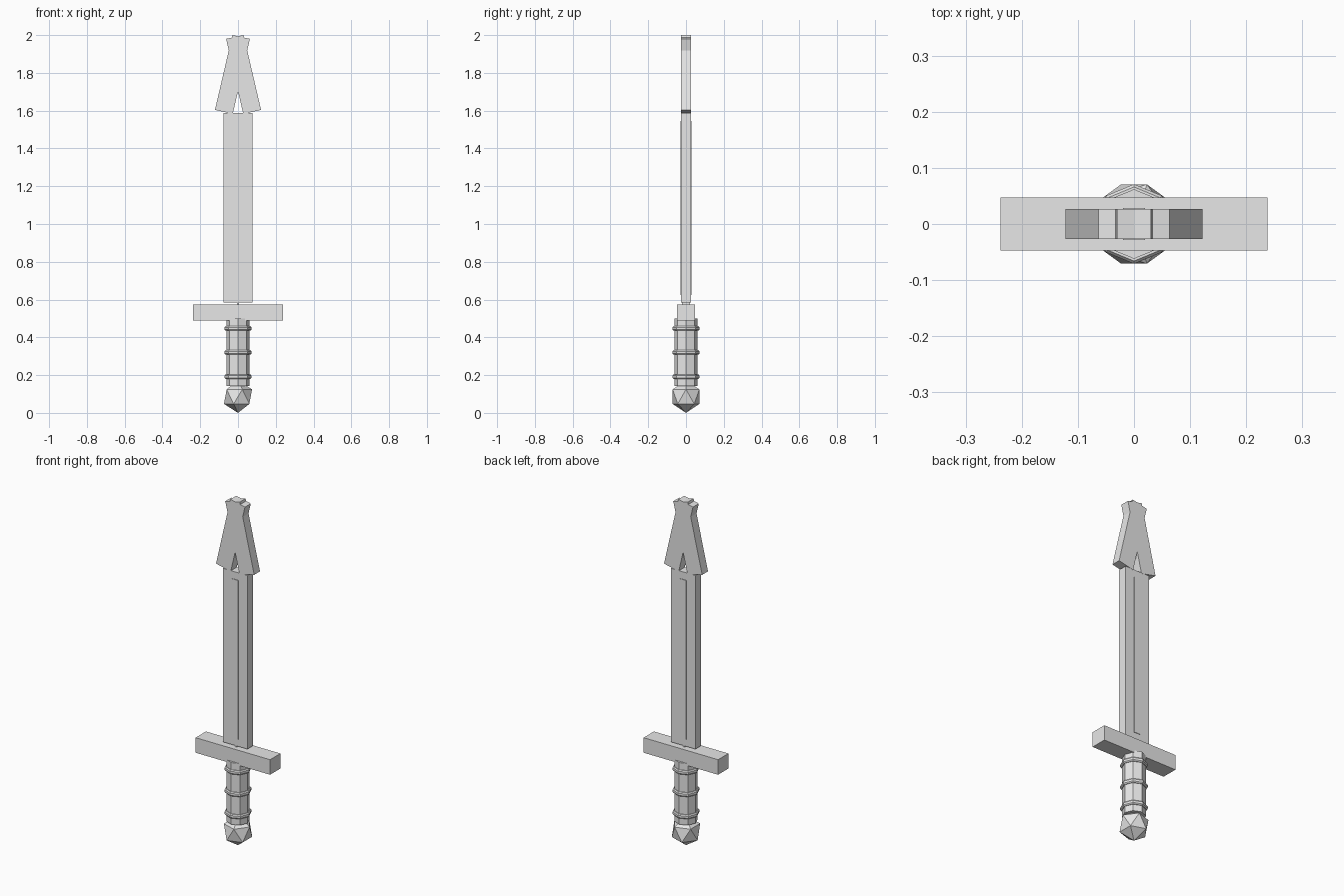
import bpy, bmesh, math
from mathutils import Matrix, Vector

if "Cube" in bpy.data.objects:
    bpy.data.objects.remove(bpy.data.objects["Cube"], do_unlink=True)

# One plain grey for the whole sword
grey = bpy.data.materials.new("plain_grey")
grey.use_nodes = True
grey.diffuse_color = (0.8, 0.8, 0.8, 1)
grey.node_tree.nodes["Principled BSDF"].inputs["Base Color"].default_value = (0.8, 0.8, 0.8, 1)


def finish(name, bm):
    bmesh.ops.recalc_face_normals(bm, faces=bm.faces)
    mesh = bpy.data.meshes.new(name)
    bm.to_mesh(mesh)
    bm.free()
    mesh.materials.append(grey)
    obj = bpy.data.objects.new(name, mesh)
    bpy.context.scene.collection.objects.link(obj)
    return obj


def box(name, hx, hy, z0, z1, y=0.0):
    bm = bmesh.new()
    size = Matrix.Diagonal((2 * hx, 2 * hy, z1 - z0, 1))
    bmesh.ops.create_cube(bm, size=1, matrix=Matrix.Translation((0, y, (z0 + z1) / 2)) @ size)
    return finish(name, bm)


def lathe(name, profile, sides=8, closed=False):
    """Turn (radius, z) points around z with a vertex facing the front."""
    bm = bmesh.new()
    loops = [[bm.verts.new((r * math.cos(math.tau * i / sides), r * math.sin(math.tau * i / sides), z))
              for i in range(sides)] for r, z in profile]
    pairs = list(zip(loops, loops[1:]))
    if closed:
        pairs.append((loops[-1], loops[0]))
    else:
        bm.faces.new(loops[0])
        bm.faces.new(loops[-1])
    for a, b in pairs:
        for i in range(sides):
            j = (i + 1) % sides
            bm.faces.new((a[i], a[j], b[j], b[i]))
    return finish(name, bm)


# Faceted pommel
bm = bmesh.new()
bmesh.ops.create_icosphere(bm, subdivisions=1, radius=1,
                           matrix=Matrix.Translation((0, 0, 0.086)) @ Matrix.Diagonal((0.083, 0.083, 0.086, 1)))
finish("pommel", bm)

# Eight-sided grip with three raised bands
lathe("grip", [(0.062, 0.143), (0.062, 0.5)])
for n, z in enumerate((0.192, 0.32, 0.447)):
    lathe(f"grip_band_{n + 1}", [(0.055, z - 0.012), (0.066, z - 0.012), (0.071, z - 0.006),
                                 (0.071, z + 0.006), (0.066, z + 0.012), (0.055, z + 0.012)], closed=True)

# Crossguard, short stem, blade
box("crossguard", 0.238, 0.047, 0.488, 0.575)
box("blade_stem", 0.006, 0.02, 0.56, 0.60)
box("blade", 0.078, 0.0255, 0.585, 1.588)

# Thin raised ridge on each face of the blade
for side, y in (("front", -1), ("back", 1)):
    box(f"blade_ridge_{side}", 0.02, 0.002, 0.624, 1.545, y * 0.0265)

# Head: two crossed arms with an open notch, as one mirrored outline
half = [(0.028, 1.583), (0.122, 1.604), (0.0487, 1.9195), (0.063, 1.98), (0.033, 1.9865), (0.03, 2.0)]
outline = [(0, 1.703)] + half + [(0, 1.9935)] + [(-x, z) for x, z in reversed(half)]
bm = bmesh.new()
face = bm.faces.new([bm.verts.new((x, -0.0265, z)) for x, z in outline])
ext = bmesh.ops.extrude_face_region(bm, geom=[face], use_keep_orig=True)
bmesh.ops.translate(bm, vec=Vector((0, 0.053, 0)),
                    verts=[v for v in ext["geom"] if isinstance(v, bmesh.types.BMVert)])
finish("blade_head", bm)
